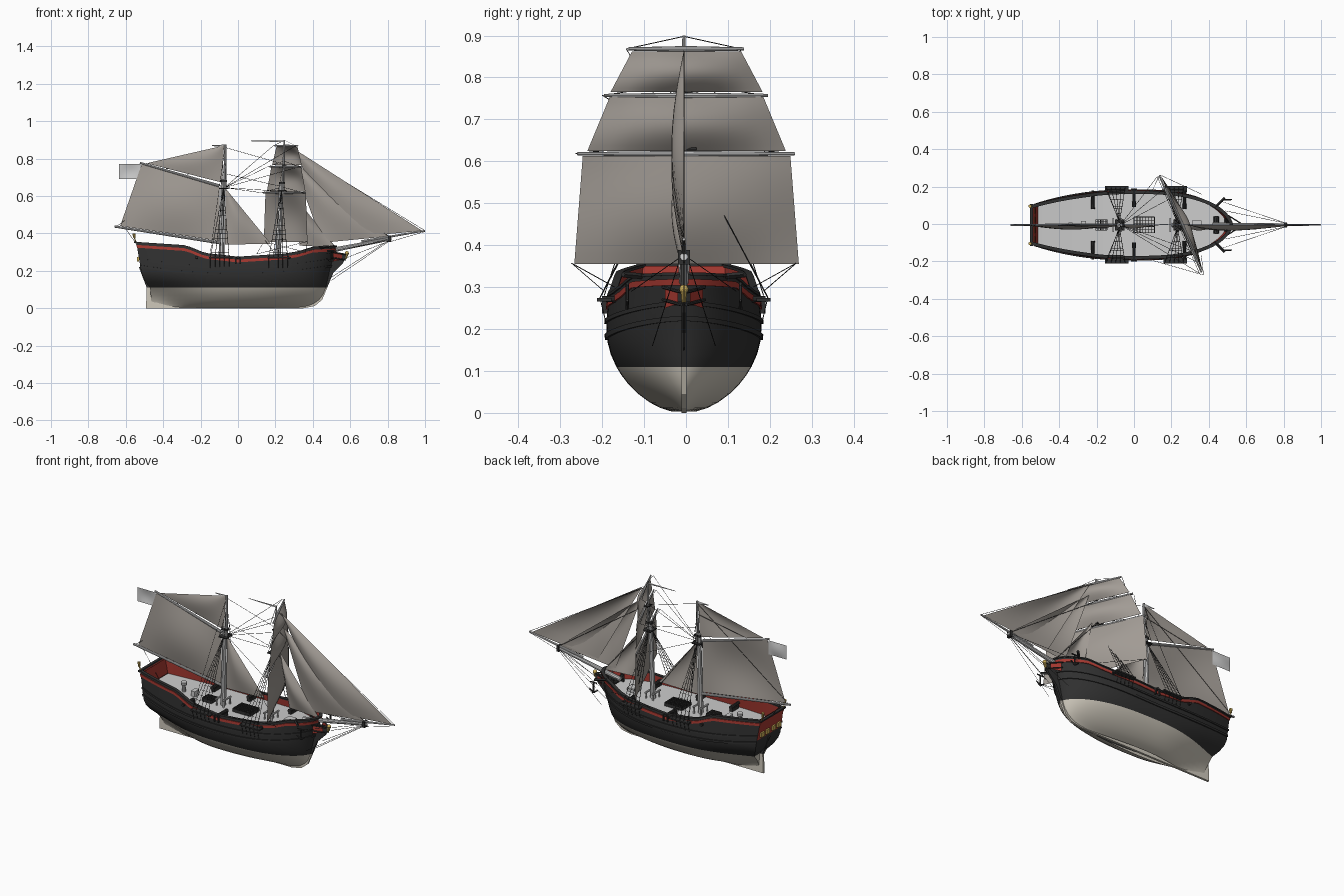
import bpy, bmesh, math
from mathutils import Vector as V

if "Cube" in bpy.data.objects:
    bpy.data.objects.remove(bpy.data.objects["Cube"])

def mat(name, *c):
    m = bpy.data.materials.new(name)
    m.diffuse_color = (*c, 1)
    m.use_nodes = True
    m.node_tree.nodes["Principled BSDF"].inputs["Base Color"].default_value = m.diffuse_color
    return m
BLACK = mat("tarred_black", .03, .03, .03)
RED = mat("red_paint", .38, .04, .03)
CREAM = mat("bottom_cream", .62, .58, .5)
SAIL = mat("canvas", .36, .33, .3)
GOLD = mat("gilding", .6, .42, .1)

def finish(name, bm, mats=(), smooth=True, recalc=True):
    if recalc:
        bmesh.ops.recalc_face_normals(bm, faces=bm.faces)
    me = bpy.data.meshes.new(name)
    bm.to_mesh(me)
    bm.free()
    for m in mats:
        me.materials.append(m)
    ob = bpy.data.objects.new(name, me)
    ob.location.y = -.005
    bpy.context.collection.objects.link(ob)
    if smooth:
        bpy.ops.object.select_all(action='DESELECT')
        bpy.context.view_layer.objects.active = ob
        ob.select_set(True)
        bpy.ops.object.shade_smooth_by_angle(angle=math.radians(35))
    return ob

def rod(bm, a, b, r1, r2=None, n=10):
    a, b = V(a), V(b)
    d = b - a
    M = d.to_track_quat('Z', 'Y').to_matrix().to_4x4()
    M.translation = (a + b) / 2
    bmesh.ops.create_cone(bm, cap_ends=True, segments=n, radius1=r1,
                          radius2=r1 if r2 is None else r2, depth=d.length, matrix=M)

def box(bm, c, size):
    vs = bmesh.ops.create_cube(bm, size=1)['verts']
    for v in vs:
        v.co = V(c) + V([p * q for p, q in zip(v.co, size)])

def lerp_table(x, t):
    for (x0, y0), (x1, y1) in zip(t, t[1:]):
        if x <= x1:
            return y0 + (y1 - y0) * max(0, (x - x0) / (x1 - x0))
    return t[-1][1]

# Hull form: s runs stern to bow, z is height
STERN = [(0, -.46), (.11, -.47), (.13, -.49), (.18, -.515), (.36, -.545)]
STEM = [(0, .36), (.03, .42), (.06, .45), (.11, .47), (.2, .49), (.33, .525)]
SHEER = [(-.56, .352), (-.28, .333), (-.18, .292), (0, .272), (.25, .288), (.33, .302), (.4, .325), (.53, .332)]
N = 56
S = [1 - (1 - i / N) ** 2 for i in range(N + 1)]
sheer = lambda s: lerp_table(-.54 + 1.06 * s, SHEER)
deck = lambda s: .24 + .1 * (-.54 + 1.06 * s) ** 2

def hull_pt(s, z, off=0, side=1):
    def raw(s):
        x0, x1 = lerp_table(z, STERN), lerp_table(z, STEM)
        u = abs(s - .5) * 2
        if s > .5:
            b, e = .185 * max(0, 1 - u ** 3) ** .6, .5 + .4 * u * u
        else:
            b, e = .185 - .073 * u ** 2.2, .5 + 2 * u ** 3
        f = math.sin(math.pi / 2 * min(1, z / .2)) ** e
        return V((x0 + (x1 - x0) * s, b * f * (1 - .5 * max(0, z - .22)), z))
    p = raw(s)
    if off:
        t = raw(min(1, s + .004)) - raw(max(0, s - .004))
        p += V((-t.y, t.x, 0)).normalized() * off
        p.y = max(p.y, 0)
    p.y *= side
    return p

def loft(bm, rows, mi=lambda c: 0):
    g = [[bm.verts.new(p) for p in r] for r in rows]
    for r, q in zip(g, g[1:]):
        for i in range(len(r) - 1):
            f = bm.faces.new((r[i], r[i + 1], q[i + 1], q[i]))
            f.material_index = mi(f.calc_center_median())

# Hull shell with transom
LOW = [.003, .012, .025, .045, .07, .09, .11, .14, .17, .2, .235]
levels = lambda s: LOW + [.235 + (sheer(s) - .235) * k / 3 for k in (1, 2, 3)]
paint = lambda c: 1 if c.z < .11 else 0
bm = bmesh.new()
for sd in (1, -1):
    loft(bm, [[hull_pt(s, z, 0, sd) for z in levels(s)] for s in S], paint)
loft(bm, [[hull_pt(0, z, 0, sd) for z in levels(0)] for sd in (1, -1)],
     lambda c: 2 if c.z > .235 else paint(c))
bmesh.ops.remove_doubles(bm, verts=bm.verts, dist=.0003)
finish("hull", bm, (BLACK, CREAM, RED))

# Inner bulwark and deck
TH = -.011
S_IN = [.012 + s * .973 for s in S]
bm = bmesh.new()
for sd in (1, -1):
    loft(bm, [[hull_pt(s, z, TH, sd) for z in (deck(s), sheer(s))] for s in S_IN])
loft(bm, [[hull_pt(.012, z, TH, sd) for z in (deck(0), sheer(0))] for sd in (1, -1)])
finish("inner_bulwark", bm, (RED,))
bm = bmesh.new()
loft(bm, [[hull_pt(s, deck(s), TH, 1), hull_pt(s, deck(s), TH, -1)] for s in S_IN])
finish("deck", bm)

# Strakes that follow the hull: rail cap, red stripe, wales
def strake(name, lo, hi, out, inn, m):
    bm = bmesh.new()
    for sd in (1, -1):
        loft(bm, [[hull_pt(s, z(s), o, sd) for z, o in
                   ((lo, inn), (lo, out), (hi, out), (hi, inn), (lo, inn))] for s in S])
    finish(name, bm, (m,), recalc=True)
sh = lambda d: (lambda s: sheer(s) + d)
wl = lambda z: (lambda s: z + .18 * (s - .5) ** 2)
strake("rail_cap", sh(-.003), sh(.004), .004, TH - .003, BLACK)
strake("red_stripe", sh(-.027), sh(-.012), .004, -.002, RED)
strake("upper_wale", wl(.212), wl(.222), .005, -.002, BLACK)
strake("middle_wale", wl(.174), wl(.186), .005, -.002, BLACK)
bm = bmesh.new()
box(bm, (-.547, 0, .352), (.016, .225, .008))
finish("taffrail", bm, (BLACK,), False)

# Flat plates cut from side profiles: stem, keel, rudder
def plate(name, pts, w, m):
    bm = bmesh.new()
    f = bm.faces.new([bm.verts.new((x, -w / 2, z)) for x, z in pts])
    r = bmesh.ops.extrude_face_region(bm, geom=[f])
    bmesh.ops.translate(bm, verts=[v for v in r['geom'] if isinstance(v, bmesh.types.BMVert)], vec=(0, w, 0))
    finish(name, bm, (m,), False)
plate("stem", [(.46, .11), (.477, .11), (.51, .19), (.56, .24), (.585, .285), (.57, .29), (.5, .29), (.48, .2)], .012, BLACK)
plate("keel", [(-.47, 0), (.35, 0), (.41, .012), (.45, .045), (.477, .11), (.45, .11), (.3, .02), (-.44, .03), (-.45, .11), (-.47, .11)], .012, CREAM)
plate("rudder", [(-.492, 0), (-.465, 0), (-.465, .11), (-.488, .11)], .012, CREAM)
plate("rudder_head", [(-.488, .11), (-.465, .11), (-.5, .22), (-.53, .22)], .012, BLACK)
bm = bmesh.new()
bmesh.ops.create_uvsphere(bm, u_segments=10, v_segments=8, radius=.011)
bmesh.ops.translate(bm, verts=bm.verts, vec=(.582, 0, .295))
rod(bm, (.575, 0, .265), (.584, 0, .295), .006, .009)
finish("figurehead", bm, (GOLD,))

# Stern windows and lanterns
bm = bmesh.new()
for y in (-.075, -.028, .028, .075):
    box(bm, (-.535, y, .262), (.01, .028, .026))
for y in (-.1, .1):
    rod(bm, (-.553, y, .375), (-.556, y, .4), .006, .009, 8)
    rod(bm, (-.545, y, .35), (-.553, y, .375), .003)
finish("stern_windows_and_lanterns", bm, (GOLD,))

# Head rails, catheads, anchors, channels
bm = bmesh.new()
red = bmesh.new()
for sd in (1, -1):
    for z in (.3, .27):
        rod(bm, (.505, sd * .05, z), (.575, sd * .006, z - .012), .004, n=6)
    loft(red, [[(.508, sd * .045, .25), (.508, sd * .045, .3)], [(.555, sd * .014, .26), (.555, sd * .014, .29)]])
    rod(bm, (.43, sd * .09, .325), (.485, sd * .145, .33), .007, n=4)
    a = V((.497, sd * .135, .25))
    rod(bm, a + V((0, 0, .06)), a, .004, n=6)
    rod(bm, a + V((-.02, 0, .058)), a + V((.02, 0, .058)), .004, n=6)
    for k in (-1, 1):
        rod(bm, a, a + V((k * .026, 0, .018)), .005, .003, 6)
    for x in (.22, -.0925):
        box(bm, (x, sd * .19, .27), (.125, .034, .008))
    for x in (-.012, .012):  # boarding step cleats
        box(bm, (x, sd * .187, .255), (.006, .016, .035))
finish("head_rails_and_channels", bm, (BLACK,), False)
finish("beakhead_panels", red, (RED,), False)

# Deck fittings
bm = bmesh.new()
for sd in (1, -1):
    for x in (-.22, 0, .27):
        y = .13 if x else .14
        rod(bm, (x, sd * (y - .045), .268), (x, sd * (y + .055), .272), .011, .007)
        box(bm, (x, sd * (y - .01), .254), (.018, .06, .018))
for x0, x1, w in ((-.205, -.145, .028), (0, .11, .042)):
    for k in range(8):
        x = x0 + (x1 - x0) * k / 7
        box(bm, (x, 0, .252), (.004, w * 2, .018))
    for k in range(6):
        box(bm, ((x0 + x1) / 2, w * (k / 2.5 - 1), .251), (x1 - x0, .004, .018))
rod(bm, (.44, -.045, .285), (.44, .045, .285), .014, n=8)
for y in (-.045, .045):
    box(bm, (.44, y, .28), (.02, .008, .045))
finish("guns_gratings_windlass", bm, (BLACK,), True)
bm = bmesh.new()
for x in (.215, -.09):
    for y in (-.028, .028):
        for dx in (-.022, .022):
            box(bm, (x + dx, y, .262), (.007, .007, .045))
    for d in (-.022, .022):
        box(bm, (x + d, 0, .28), (.008, .075, .008))
box(bm, (.335, 0, .262), (.05, .05, .025))
box(bm, (-.27, 0, .262), (.025, .04, .03))
rod(bm, (-.34, 0, .25), (-.34, 0, .29), .011, .009)
rod(bm, (-.34, 0, .29), (-.34, 0, .305), .017)
finish("fife_rails_and_capstan", bm)

# Masts, bowsprit and fore-and-aft spars
bm = bmesh.new()
rod(bm, (-.09, 0, .24), (-.08, 0, .69), .015, .011)
rod(bm, (-.07, 0, .63), (-.068, 0, .875), .009, .006)
rod(bm, (.213, 0, .24), (.23, 0, .67), .015, .011)
rod(bm, (.24, 0, .61), (.247, 0, .9), .009, .004)
rod(bm, (.42, 0, .295), (.82, 0, .372), .013, .009)
rod(bm, (.66, 0, .357), (1, 0, .415), .007, .004)
rod(bm, (-.1, 0, .655), (-.525, 0, .778), .008, .005)
rod(bm, (-.1, 0, .35), (-.66, 0, .437), .008, .006)
# Yards, braced round
D, F = V((-.4, .917, 0)), V((.917, .4, 0))
YARDS = [(.618, .282, .237), (.757, .212, .245), (.868, .15, .248)]
for z, h, x in YARDS:
    c = V((x, 0, z)) + F * .012
    for k in (-1, 1):
        rod(bm, c, c + D * h * k, .007, .004, 8)
finish("masts_and_spars", bm)
bm = bmesh.new()
for x, z in ((-.076, .64), (.235, .63)):
    box(bm, (x, 0, z), (.05, .06, .006))
    box(bm, (x, 0, z + .04), (.034, .022, .012))
box(bm, (.246, 0, .765), (.024, .04, .006))
box(bm, (.81, 0, .371), (.014, .028, .034))
finish("crosstrees_and_caps", bm, (BLACK,), False)

# Sails: bilinear patches with belly
def sail(name, a, b, c, d, belly, m=SAIL, n=10):
    a, b, c, d, belly = map(V, (a, b, c, d, belly))
    bm = bmesh.new()
    rows = []
    for i in range(n + 1):
        v = i / n
        rows.append([a.lerp(b, j / n).lerp(d.lerp(c, j / n), v)
                     + belly * math.sin(math.pi * j / n) * math.sin(math.pi * v) for j in range(n + 1)])
    loft(bm, rows)
    bmesh.ops.remove_doubles(bm, verts=bm.verts, dist=.0001)
    finish(name, bm, (m,) if m else (), True)

def square(name, z0, h0, z1, h1, x):
    c = V((x, 0, 0)) + F * .016
    p = lambda h, z: c + D * h + V((0, 0, z))
    sail(name, p(-h0, z0), p(h0, z0), p(h1, z1), p(-h1, z1), F * .035)
square("fore_course", .355, .292, .613, .27, .24)
square("fore_topsail", .625, .258, .753, .2, .243)
square("fore_topgallant", .765, .198, .862, .142, .247)

def tri(name, head, tack, clew, b=-.03):
    pt = lambda q: (q[0], 0, q[1])
    sail(name, pt(clew), pt(tack), pt(head), pt(head), (0, b, 0))
tri("flying_jib", (.28, .865), (.985, .414), (.56, .375))
tri("outer_jib", (.29, .79), (.81, .385), (.45, .35))
tri("fore_staysail", (.27, .64), (.52, .325), (.33, .335))
tri("main_staysail", (-.066, .64), (.175, .345), (-.07, .34), -.02)
tri("gaff_topsail", (-.075, .87), (-.085, .672), (-.49, .775), -.015)
sail("mainsail", (-.63, 0, .44), (-.1, 0, .36), (-.1, 0, .65), (-.515, 0, .77), (0, -.025, 0))
sail("ensign", (-.635, 0, .69), (-.52, 0, .69), (-.52, 0, .77), (-.635, 0, .77), (0, .006, 0), None)
sail("masthead_pennant", (.247, 0, .888), (.07, 0, .893), (.07, 0, .896), (.247, 0, .898), (0, .004, 0), None)
sail("main_pennant", (-.068, 0, .858), (-.14, 0, .868), (-.14, 0, .872), (-.068, 0, .875), (0, .004, 0), None)

# Standing and running rigging
bm = bmesh.new()
line = lambda a, b, r=.0011: rod(bm, a, b, r, n=4)
for cx, top in ((.22, V((.232, 0, .63))), (-.0925, V((-.078, 0, .645)))):
    for sd in (1, -1):
        feet = [V((cx + d, sd * .2, .275)) for d in (-.055, -.03, -.005, .02, .045)]
        head = top + V((0, sd * .012, 0))
        for f in feet:
            line(f, head, .0015)
            line(f, f + V((0, -sd * .014, -.06)))
        for k in range(1, 13):
            line(feet[0].lerp(head, k / 15), feet[-1].lerp(head, k / 15), .0008)
        for d in (-.015, .015):  # topmast shrouds
            line(top + V((d, sd * .03, .005)), top + V((.01, sd * .004, .14)))
for z, h, x in YARDS:
    for k in (-1, 1):
        tip = V((x, 0, z)) + D * h * k
        line(tip, (-.072, 0, .645))
        line(tip, (x, 0, z + .03))
for k in (-1, 1):
    corner = V((.255, 0, .357)) + D * .292 * k
    line(corner, (.1, k * .19, .29))
    line(corner, (.36, k * .165, .3))
    line((.81, k * .01, .37), (.47, k * .125, .29))
    line((.81, k * .01, .365), (.49, k * .075, .16))
    line((-.07, 0, .86), (-.15, k * .19, .28))
for a, b in (((.247, .875), (1, .415)), ((.246, .77), (.82, .375)), ((.235, .65), (.53, .318)),
             ((-.07, .86), (.245, .77)), ((-.075, .65), (.2, .29)), ((-.07, .72), (.235, .65)),
             ((.81, .36), (.5, .15)), ((.81, .36), (.58, .27)), ((1, .41), (.81, .355)),
             ((-.07, .8), (-.4, .742)), ((-.07, .86), (-.65, .437)), ((-.6, .425), (-.5, .28))):
    line((a[0], 0, a[1]), (b[0], 0, b[1]))
finish("rigging", bm, (BLACK,), False)
